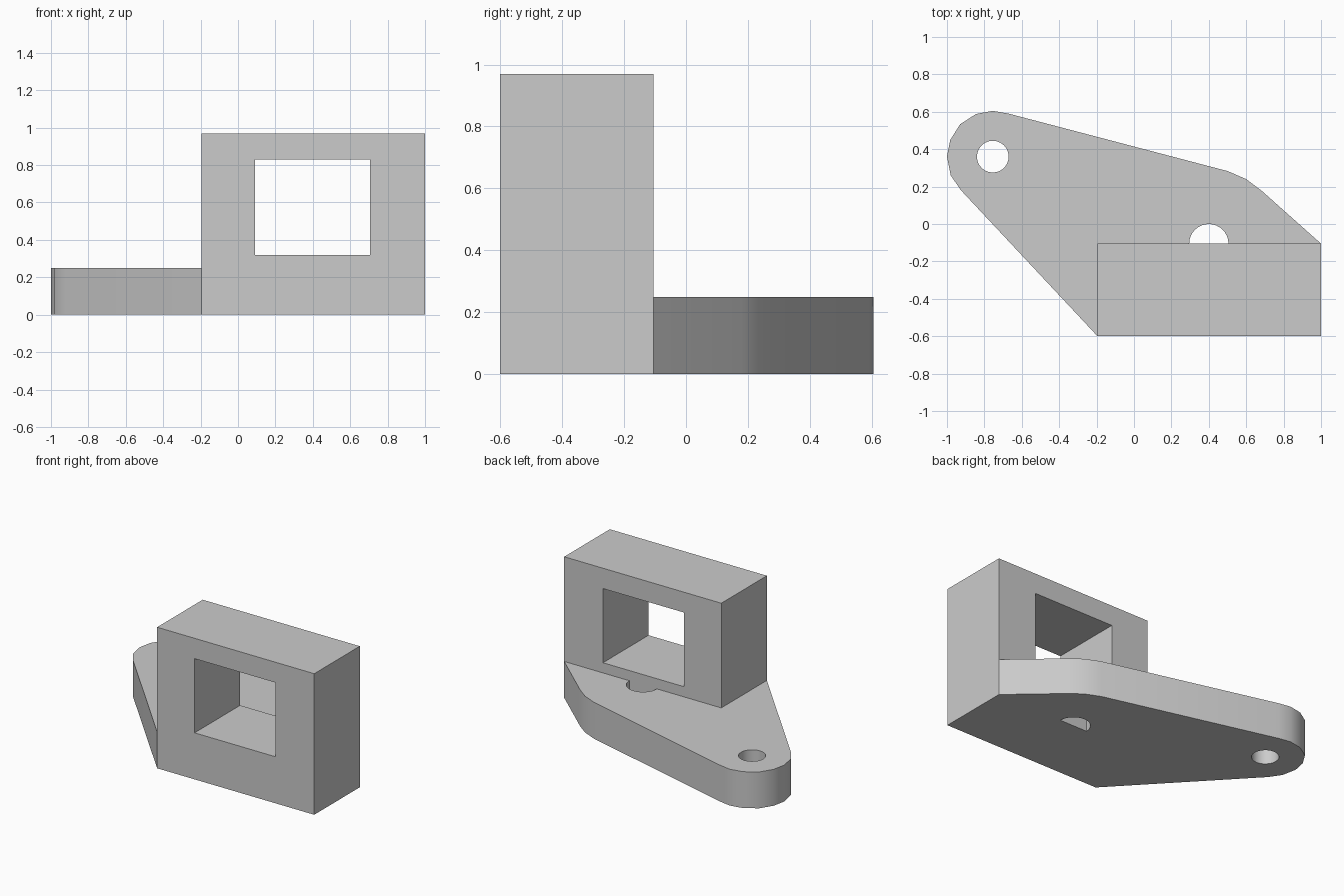
import bpy, bmesh
from math import cos, sin, pi, radians
from mathutils import Vector, Matrix

cube = bpy.data.objects.get("Cube")
if cube:
    bpy.data.objects.remove(cube, do_unlink=True)

grey = bpy.data.materials.new("plain grey")
grey.use_nodes = True
colour = (0.6, 0.6, 0.6, 1)
grey.diffuse_color = colour
grey.node_tree.nodes["Principled BSDF"].inputs["Base Color"].default_value = colour


def arc(cx, cy, r, start, end, steps):
    """Points along an arc, angles in degrees."""
    angles = [radians(start + (end - start) * i / steps) for i in range(steps + 1)]
    return [(cx + r * cos(a), cy + r * sin(a)) for a in angles]


def add_object(name, bm):
    bmesh.ops.recalc_face_normals(bm, faces=bm.faces)
    mesh = bpy.data.meshes.new(name)
    bm.to_mesh(mesh)
    bm.free()
    mesh.materials.append(grey)
    obj = bpy.data.objects.new(name, mesh)
    bpy.context.collection.objects.link(obj)
    return obj


def prism(name, outline, z0, z1):
    """Extrude a flat outline upwards."""
    bm = bmesh.new()
    face = bm.faces.new([bm.verts.new((x, y, z0)) for x, y in outline])
    grown = bmesh.ops.extrude_face_region(bm, geom=[face])["geom"]
    verts = [g for g in grown if isinstance(g, bmesh.types.BMVert)]
    bmesh.ops.translate(bm, vec=(0, 0, z1 - z0), verts=verts)
    return add_object(name, bm)


def box(name, low, high):
    low, high = Vector(low), Vector(high)
    bm = bmesh.new()
    place = Matrix.Translation((low + high) / 2) @ Matrix.Diagonal((*(high - low), 1))
    bmesh.ops.create_cube(bm, size=1, matrix=place)
    return add_object(name, bm)


def cut(target, cutter):
    """Subtract the cutter, apply the result and discard the cutter."""
    cutter.hide_render = True
    mod = target.modifiers.new("cut", 'BOOLEAN')
    mod.operation, mod.solver, mod.object = 'DIFFERENCE', 'EXACT', cutter
    bpy.context.view_layer.objects.active = target
    bpy.ops.object.modifier_apply(modifier=mod.name)
    bpy.data.objects.remove(cutter, do_unlink=True)


LEFT, BACK, FRONT = -0.195, -0.105, -0.6

# Upright block with a square window through it
block = box("upright_block", (LEFT, FRONT, 0), (1, BACK, 0.97))
cut(block, box("window_cutter", (0.09, -1, 0.32), (0.705, 1, 0.83)))

# Mounting plate: rounded ear, shoulder, and half-round notch against the block
notch = arc(0.4, BACK, 0.105, 180, 0, 16)
shoulder = [(0.68, 0.18), (0.6, 0.24), (0.5, 0.283)]
ear = [(-0.67, 0.59), (-0.755, 0.605), (-0.845, 0.588), (-0.93, 0.533),
       (-0.982, 0.45), (-1, 0.36), (-0.98, 0.26), (-0.925, 0.18)]
outline = [(LEFT, FRONT), (LEFT, BACK)] + notch + [(1, BACK)] + shoulder + ear
plate = prism("mounting_plate", outline, 0, 0.25)
cut(plate, prism("bolt_hole_cutter", arc(-0.755, 0.36, 0.085, 0, 345, 23), -0.5, 0.5))

# Smooth the rounded edges only
bpy.ops.object.select_all(action='DESELECT')
plate.select_set(True)
bpy.context.view_layer.objects.active = plate
bpy.ops.object.shade_smooth_by_angle(angle=radians(30))
